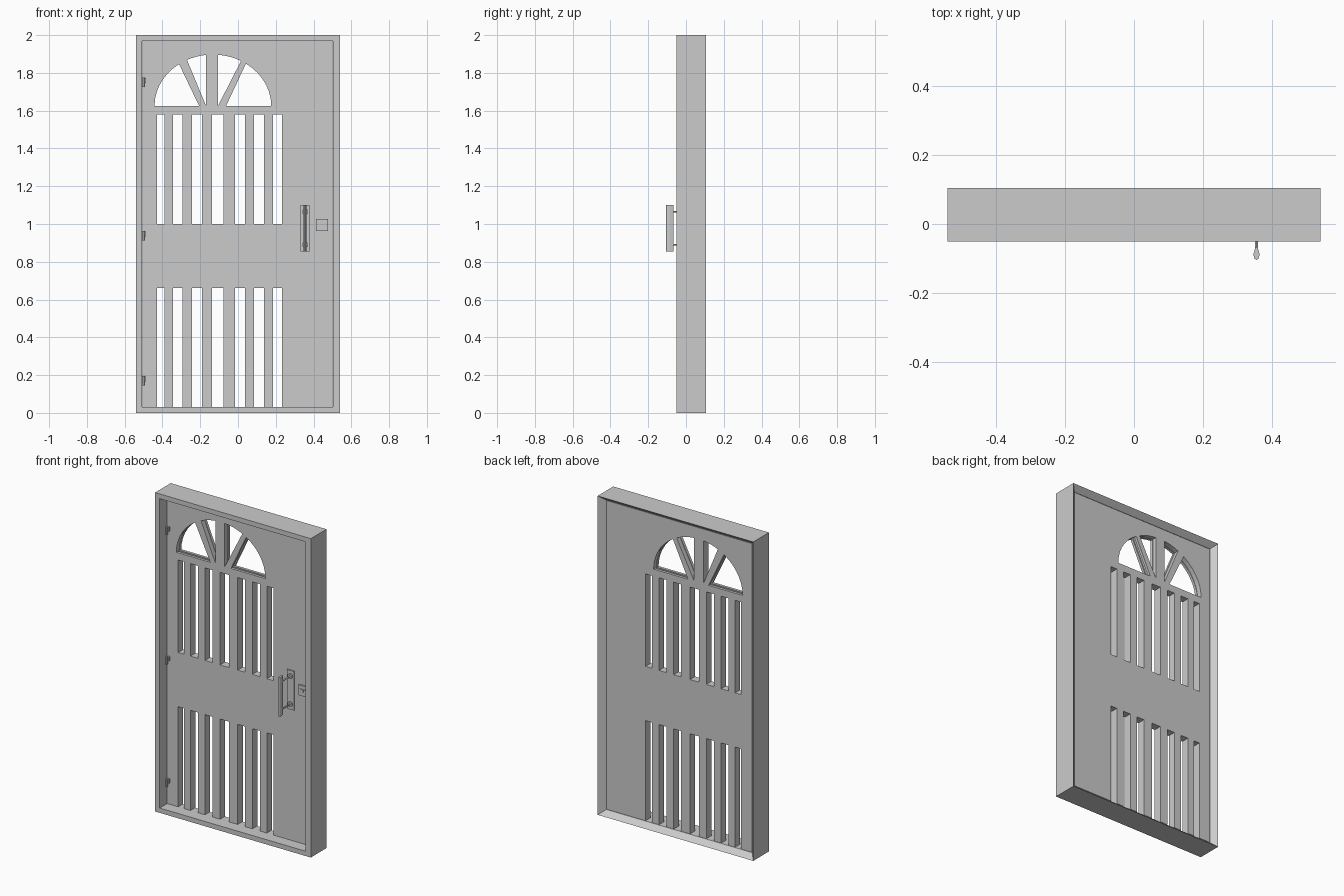
import bpy, bmesh, math

if "Cube" in bpy.data.objects:
    bpy.data.objects.remove(bpy.data.objects["Cube"])

FRONT, BACK = 0.02, 0.07          # door leaf faces
MID = (FRONT + BACK) / 2


def finish(name, bm):
    bmesh.ops.recalc_face_normals(bm, faces=bm.faces)
    me = bpy.data.meshes.new(name)
    bm.to_mesh(me)
    bm.free()
    ob = bpy.data.objects.new(name, me)
    bpy.context.collection.objects.link(ob)
    return ob


def add_prism(bm, pts, a, b, axis='Y'):
    """Extrude an outline: (x, z) along y, or (x, y) along z."""
    def put(u, v, w):
        return bm.verts.new((u, w, v) if axis == 'Y' else (u, v, w))
    lo = [put(u, v, a) for u, v in pts]
    hi = [put(u, v, b) for u, v in pts]
    bm.faces.new(lo)
    bm.faces.new(hi[::-1])
    n = len(pts)
    for i in range(n):
        j = (i + 1) % n
        bm.faces.new((lo[i], lo[j], hi[j], hi[i]))


def rect(x0, x1, z0, z1):
    return [(x0, z0), (x1, z0), (x1, z1), (x0, z1)]


def circle(cx, cz, r, n=16):
    return [(cx + r * math.cos(2 * math.pi * i / n),
             cz + r * math.sin(2 * math.pi * i / n)) for i in range(n)]


def prism(name, pts, a, b, axis='Y', smooth=False):
    bm = bmesh.new()
    add_prism(bm, pts, a, b, axis)
    ob = finish(name, bm)
    if smooth:
        bpy.ops.object.select_all(action='DESELECT')
        bpy.context.view_layer.objects.active = ob
        ob.select_set(True)
        bpy.ops.object.shade_smooth_by_angle()
    return ob


def cut(target, outlines, a, b):
    bm = bmesh.new()
    for o in outlines:
        add_prism(bm, o, a, b)
    cutter = finish("cutter", bm)
    cutter.hide_render = True
    mod = target.modifiers.new("cut", 'BOOLEAN')
    mod.object = cutter
    mod.solver = 'EXACT'
    bpy.context.view_layer.objects.active = target
    bpy.ops.object.modifier_apply(modifier=mod.name)
    bpy.data.objects.remove(cutter)


# Frame: straight front reveal, splayed back
bm = bmesh.new()
outer, inner = rect(-0.54, 0.54, 0, 2), rect(-0.508, 0.503, 0.03, 1.97)
rings = [[bm.verts.new((x, y, z)) for x, z in shape]
         for shape, y in ((outer, -0.05), (inner, -0.05), (inner, BACK), (outer, 0.105))]
for k in range(4):
    r, s = rings[k], rings[(k + 1) % 4]
    for i in range(4):
        j = (i + 1) % 4
        bm.faces.new((r[i], r[j], s[j], s[i]))
finish("door_frame", bm)

# Door leaf
door = prism("door_leaf", rect(-0.506, 0.501, 0.032, 1.968), FRONT, BACK)

# Vertical slots in two rows
slots = [(-0.429, -0.389), (-0.344, -0.293), (-0.243, -0.19), (-0.138, -0.077),
         (-0.016, 0.036), (0.086, 0.138), (0.186, 0.232)]
holes = [rect(a, b, z0, z1) for a, b in slots for z0, z1 in ((0.0, 0.66), (1.0, 1.58))]

# Fan window panes on a half ellipse
CX, CZ, RX, RZ = -0.133, 1.625, 0.309, 0.272


def arc(x0, x1, n=7):
    t0, t1 = (math.acos(max(-1, min(1, (x - CX) / RX))) for x in (x0, x1))
    return [(CX + RX * math.cos(t0 + (t1 - t0) * i / n),
             CZ + RZ * math.sin(t0 + (t1 - t0) * i / n)) for i in range(n + 1)]


panes = [[(-0.206, CZ)] + arc(-0.442, -0.312),
         [(-0.169, CZ)] + arc(-0.27, -0.169, 4),
         [(-0.106, CZ)] + arc(-0.106, 0.016, 4),
         [(-0.063, CZ)] + arc(0.042, 0.176)]
cut(door, holes + panes, FRONT - 0.05, BACK + 0.05)


# Glazing groove at mid thickness of each pane
def grown(pts, k=1.06):
    cx = sum(p[0] for p in pts) / len(pts)
    cz = sum(p[1] for p in pts) / len(pts)
    return [(cx + (x - cx) * k, cz + (z - cz) * k) for x, z in pts]


cut(door, [grown(p) for p in panes], MID - 0.008, MID + 0.008)

# Pull handle: back plate, posts with rosettes, teardrop grip
HX = 0.355
prism("handle_plate", rect(HX - 0.024, HX + 0.024, 0.855, 1.10), FRONT - 0.008, FRONT + 0.002)
for z in (0.89, 1.065):
    prism("handle_rosette", circle(HX, z, 0.016), FRONT - 0.016, FRONT - 0.007, smooth=True)
    prism("handle_post", circle(HX, z, 0.005, 12), -0.075, FRONT, smooth=True)
half = [(0.004, -0.066), (0.005, -0.074), (0.008, -0.084), (0.008, -0.092), (0.005, -0.101)]
grip = ([(HX, -0.105)] + [(HX + w, y) for w, y in reversed(half)]
        + [(HX - w, y) for w, y in half])
prism("handle_grip", grip, 0.855, 1.10, 'Z', smooth=True)

# Lock plate with cylinder and key slot
prism("lock_plate", rect(0.414, 0.476, 0.962, 1.027), FRONT - 0.01, FRONT + 0.002)
prism("lock_cylinder", rect(0.425, 0.465, 0.985, 1.005), FRONT - 0.014, FRONT - 0.009)
prism("lock_key_slot", rect(0.441, 0.449, 0.989, 1.001), FRONT - 0.017, FRONT - 0.013)

# Hinges: pin and leaf
for z in (0.145, 0.912, 1.725):
    prism("hinge_pin", [(x, y) for x, y in circle(-0.502, 0.01, 0.007, 12)], z, z + 0.05, 'Z', smooth=True)
    prism("hinge_leaf", rect(-0.502, -0.486, z + 0.022, z + 0.048), 0.012, FRONT + 0.002)
